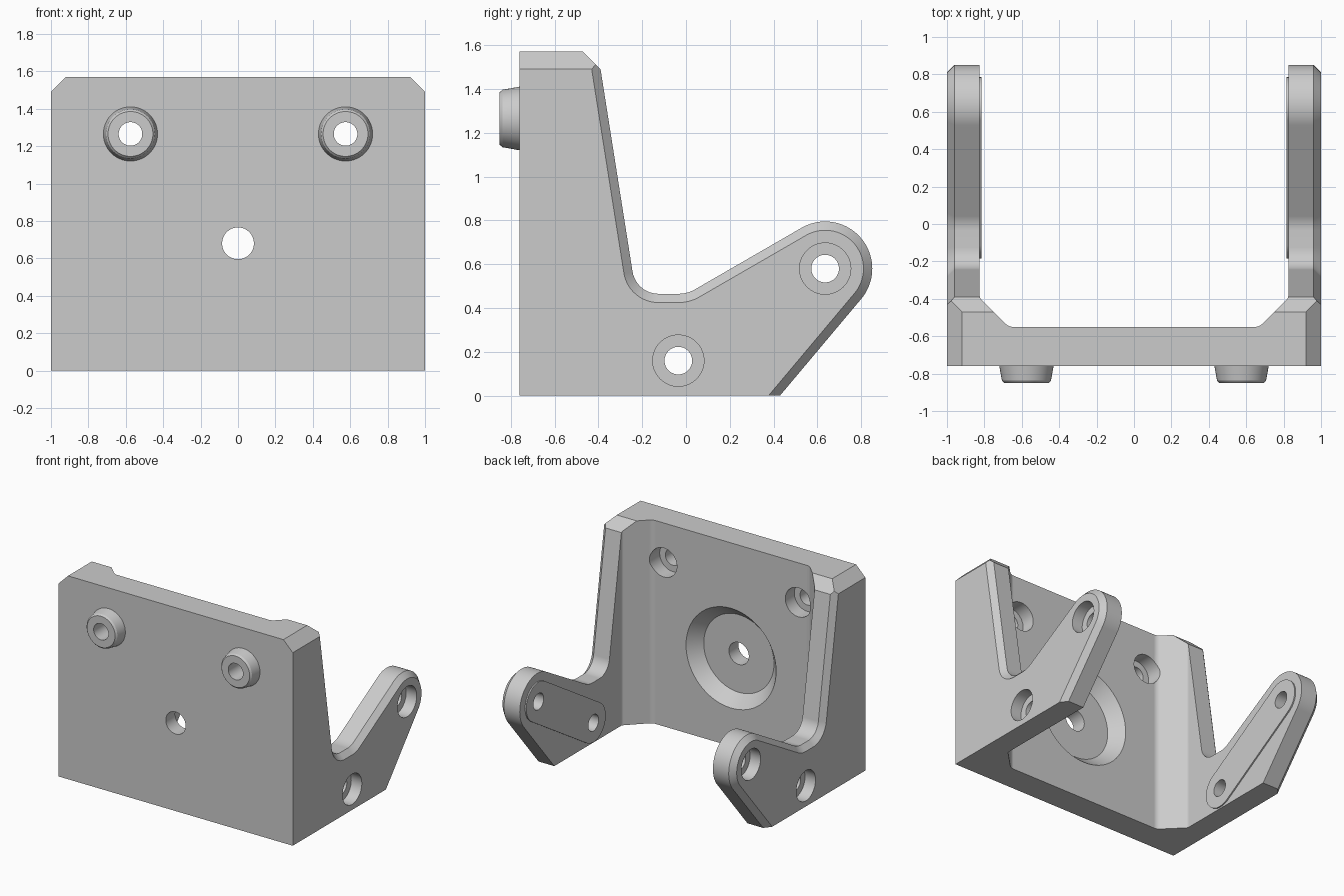
import bpy, bmesh
from math import sin, cos, tan, pi, radians
from mathutils import Vector

cube = bpy.data.objects.get("Cube")
if cube:
    bpy.data.objects.remove(cube, do_unlink=True)

grey = bpy.data.materials.new("plain grey")
grey.use_nodes = True
colour = (0.6, 0.6, 0.6, 1)
grey.diffuse_color = colour
grey.node_tree.nodes["Principled BSDF"].inputs["Base Color"].default_value = colour


def loft(name, rings):
    """Closed solid through rings of equal point count."""
    bm = bmesh.new()
    loops = [[bm.verts.new(p) for p in ring] for ring in rings]
    n = len(loops[0])
    for a, b in zip(loops, loops[1:]):
        for i in range(n):
            j = (i + 1) % n
            bm.faces.new((a[i], a[j], b[j], b[i]))
    bm.faces.new(loops[0][::-1])
    bm.faces.new(loops[-1])
    bmesh.ops.recalc_face_normals(bm, faces=bm.faces)
    mesh = bpy.data.meshes.new(name)
    bm.to_mesh(mesh)
    bm.free()
    mesh.materials.append(grey)
    ob = bpy.data.objects.new(name, mesh)
    bpy.context.collection.objects.link(ob)
    return ob


def turned(name, axis, u, v, steps):
    """Round solid along x or y; steps are (position, radius)."""
    rings = []
    for t, r in steps:
        circle = [(u + r * cos(k * pi / 32), v + r * sin(k * pi / 32)) for k in range(64)]
        rings.append([(t, a, b) if axis == "x" else (a, t, b) for a, b in circle])
    return loft(name, rings)


def rounded(corners, seg=12):
    """Polygon with each (x, y, radius) corner filleted."""
    out = []
    for i, (x, y, r) in enumerate(corners):
        p = Vector((x, y))
        if not r:
            out.append(p)
            continue
        a = (Vector(corners[i - 1][:2]) - p).normalized()
        b = (Vector(corners[(i + 1) % len(corners)][:2]) - p).normalized()
        half = a.angle(b) / 2
        centre = p + (a + b).normalized() * r / sin(half)
        start = p + a * r / tan(half) - centre
        end = p + b * r / tan(half) - centre
        sweep = pi - 2 * half
        for k in range(seg + 1):
            t = k / seg
            out.append(centre + (start * sin((1 - t) * sweep) + end * sin(t * sweep)) / sin(sweep))
    return out


def inset(poly, dists):
    """Move each edge of a clockwise polygon inward by its own distance."""
    n = len(poly)
    norms = []
    for i in range(n):
        e = (poly[(i + 1) % n] - poly[i]).normalized()
        norms.append(Vector((e.y, -e.x)))
    out = []
    for i in range(n):
        m, q, dm, dq = norms[i - 1], norms[i], dists[i - 1], dists[i]
        det = m.x * q.y - m.y * q.x
        out.append(poly[i] + Vector((dm * q.y - dq * m.y, dq * m.x - dm * q.x)) / det)
    return out


def combine(target, other, operation):
    mod = target.modifiers.new(operation.lower(), "BOOLEAN")
    mod.operation, mod.solver, mod.object = operation, "EXACT", other
    bpy.context.view_layer.objects.active = target
    bpy.ops.object.modifier_apply(modifier=mod.name)
    bpy.data.objects.remove(other, do_unlink=True)


# Side outline: back plate, rounded notch and arm with a round end
eye = Vector((0.635, 0.58))
eye_r = 0.215
outline = rounded([(-0.76, 0, 0), (-0.76, 1.57, 0), (-0.47, 1.57, 0), (-0.39, 1.49, 0),
                   (-0.228, 0.465, 0.12), (0.006, 0.465, 0.15), (0.5275, 0.766, 0)])[:-1]
for k in range(41):
    ang = radians(120 - 160 * k / 40)
    outline.append(eye + eye_r * Vector((cos(ang), sin(ang))))
outline.append(Vector((0.4286, 0)))

# Outer edges are chamfered from the notch round to the bottom
bevel = [0, 0, 0] + [0.04] * (len(outline) - 4) + [0]
narrow = inset(outline, bevel)
bracket = loft("bracket", [[(x, p.x, p.y) for p in ring] for x, ring in
                           ((-1, narrow), (-0.96, outline), (0.96, outline), (1, narrow))])

# Channel between the arms, with sloped gussets in the corners
half = [(0.825, 1.2, 0), (0.825, -0.395, 0.03), (0.67, -0.55, 0.06)]
channel = rounded(half + [(-x, y, r) for x, y, r in reversed(half)], 6)
combine(bracket, loft("channel", [[(p.x, p.y, z) for p in channel] for z in (-0.2, 1.8)]), "DIFFERENCE")

holes = [Vector((-0.035, 0.16)), eye]
for s in (1, -1):
    # Chamfered top corner
    corner = [(0.92, 1.57), (1.02, 1.47), (1.1, 1.47), (1.1, 1.7), (0.92, 1.7)]
    combine(bracket, loft("corner", [[(s * x, y, z) for x, z in corner] for y in (-1, 1)]), "DIFFERENCE")

    # Thin raised pad on the inner face of the arm
    d = (holes[1] - holes[0]).normalized()
    side = Vector((-d.y, d.x))
    pad = []
    for centre, sign in ((holes[1], 1), (holes[0], -1)):
        for k in range(25):
            a = pi * k / 24
            pad.append(centre + 0.15 * sign * (d * sin(a) - side * cos(a)))
    combine(bracket, loft("pad", [[(s * x, p.x, p.y) for p in pad] for x in (0.815, 0.87)]), "UNION")

    # Stepped holes through the arm
    for h in holes:
        drill = [(s * x, r) for x, r in ((0.7, 0.063), (0.91, 0.063), (0.91, 0.117), (1.1, 0.117))]
        combine(bracket, turned("drill", "x", h.x, h.y, drill), "DIFFERENCE")

    # Front boss with a stepped hole
    boss = [(-0.85, 0.12), (-0.838, 0.131), (-0.76, 0.145), (-0.7, 0.145)]
    combine(bracket, turned("boss", "y", s * 0.575, 1.265, boss), "UNION")
    drill = [(-1, 0.063), (-0.66, 0.063), (-0.66, 0.112), (-0.3, 0.112)]
    combine(bracket, turned("drill", "y", s * 0.575, 1.265, drill), "DIFFERENCE")

# Centre hole with a wide conical recess at the back
recess = [(-1, 0.085), (-0.645, 0.085), (-0.645, 0.3), (-0.55, 0.385), (-0.5, 0.43)]
combine(bracket, turned("recess", "y", 0, 0.68, recess), "DIFFERENCE")

# Smooth curves, crisp edges
bpy.ops.object.select_all(action="DESELECT")
bracket.select_set(True)
bpy.context.view_layer.objects.active = bracket
bpy.ops.object.shade_smooth_by_angle(angle=radians(20))
flat = bracket.modifiers.new("even shading", "WEIGHTED_NORMAL")
flat.keep_sharp = True
